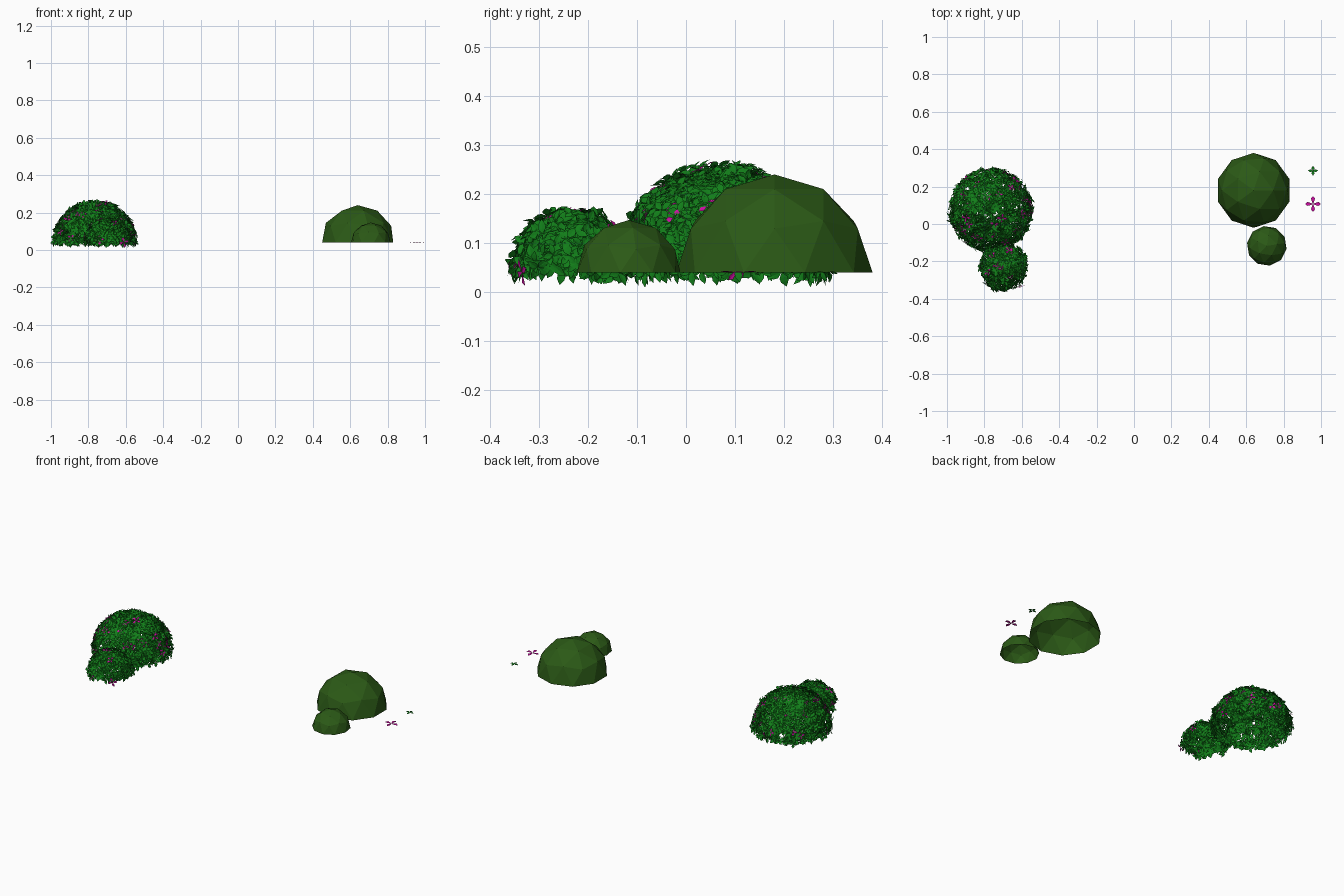
import bpy, bmesh, math, random
from mathutils import Vector, Matrix, Quaternion

if "Cube" in bpy.data.objects:
    bpy.data.objects.remove(bpy.data.objects["Cube"])

random.seed(7)

def material(name, rgb):
    m = bpy.data.materials.new(name)
    m.diffuse_color = (*rgb, 1)
    m.use_nodes = True
    m.node_tree.nodes["Principled BSDF"].inputs["Base Color"].default_value = m.diffuse_color
    return m

LEAF = material("leaf_green", (0.006, 0.21, 0.01))
PETAL = material("petal_magenta", (0.6, 0.005, 0.36))
DOME = material("dome_green", (0.024, 0.1, 0.008))

def add_object(name, bm, mat, location=(0, 0, 0)):
    me = bpy.data.meshes.new(name)
    bm.to_mesh(me)
    bm.free()
    me.materials.append(mat)
    ob = bpy.data.objects.new(name, me)
    ob.location = location
    bpy.context.collection.objects.link(ob)
    return ob

# Half outline of one leaf or petal: (distance along, half width, lift)
LEAF_PROFILE = [(0.05, 0.04, 0.0), (0.35, 0.27, 0.07), (0.62, 0.25, 0.07), (1.0, 0.0, -0.03)]
PETAL_PROFILE = [(0.05, 0.05, 0.0), (0.4, 0.17, 0.06), (0.7, 0.25, 0.08), (1.0, 0.0, 0.0)]

def add_cross(bm, profile, size, matrix):
    """Four folded leaves or petals arranged in a cross."""
    for k in range(4):
        m = matrix @ Matrix.Rotation(k * math.pi / 2, 4, 'Z') @ Matrix.Scale(size, 4)
        mid = [bm.verts.new(m @ Vector((x, 0, z * 0.5))) for x, w, z in profile]
        for s in (1, -1):
            edge = [bm.verts.new(m @ Vector((x, s * w, z))) for x, w, z in profile[:-1]] + [mid[-1]]
            for i in range(len(profile) - 1):
                f = [mid[i], mid[i + 1], edge[i + 1], edge[i]]
                f = list(dict.fromkeys(f))
                bm.faces.new(f if s > 0 else f[::-1])

# Open low-poly half spheres that shape the bush
def dome(name, radius, location, turn=0):
    bm = bmesh.new()
    bmesh.ops.create_icosphere(bm, subdivisions=2, radius=radius)
    low = [v for v in bm.verts if v.co.z < -0.01 * radius]
    bmesh.ops.delete(bm, geom=low, context='VERTS')
    bmesh.ops.rotate(bm, verts=bm.verts, matrix=Matrix.Rotation(turn, 3, 'Z'))
    return add_object(name, bm, DOME, location)

dome("large_dome", 0.20, (0.64, 0.18, 0.04))
dome("small_dome", 0.107, (0.71, -0.117, 0.04), math.radians(9))

# Single flower and leaf cluster lying beside the domes
for name, profile, size, mat, loc in (
        ("single_flower", PETAL_PROFILE, 0.042, PETAL, (0.957, 0.107, 0.04)),
        ("single_leaf_cluster", LEAF_PROFILE, 0.027, LEAF, (0.957, 0.285, 0.04))):
    bm = bmesh.new()
    add_cross(bm, profile, size, Matrix.Identity(4))
    add_object(name, bm, mat, loc)

# Leaf clusters and flowers scattered over two half spheres
def scatter(bm, centre, radius, count, profile, size, offset, tilt):
    for _ in range(count):
        z = random.random()
        a = random.uniform(0, 2 * math.pi)
        r = math.sqrt(1 - z * z)
        n = Vector((r * math.cos(a), r * math.sin(a), z))
        wobble = Vector([random.uniform(-tilt, tilt) for _ in range(3)])
        q = (n + wobble).to_track_quat('Z', 'Y') @ Quaternion((0, 0, 1), random.uniform(0, 6.28))
        pos = Vector(centre) + n * (radius + random.uniform(*offset))
        add_cross(bm, profile, size * random.uniform(0.8, 1.15),
                  Matrix.Translation(pos) @ q.to_matrix().to_4x4())

BIG, SMALL = (-0.765, 0.075, 0.04), (-0.695, -0.232, 0.04)
leaves, flowers = bmesh.new(), bmesh.new()
scatter(leaves, BIG, 0.20, 1150, LEAF_PROFILE, 0.029, (-0.004, 0.022), 0.55)
scatter(leaves, SMALL, 0.107, 420, LEAF_PROFILE, 0.029, (-0.004, 0.022), 0.55)
scatter(flowers, BIG, 0.20, 42, PETAL_PROFILE, 0.026, (0.014, 0.026), 0.4)
scatter(flowers, SMALL, 0.107, 12, PETAL_PROFILE, 0.026, (0.014, 0.026), 0.4)
add_object("bush_leaves", leaves, LEAF)
add_object("bush_flowers", flowers, PETAL)
